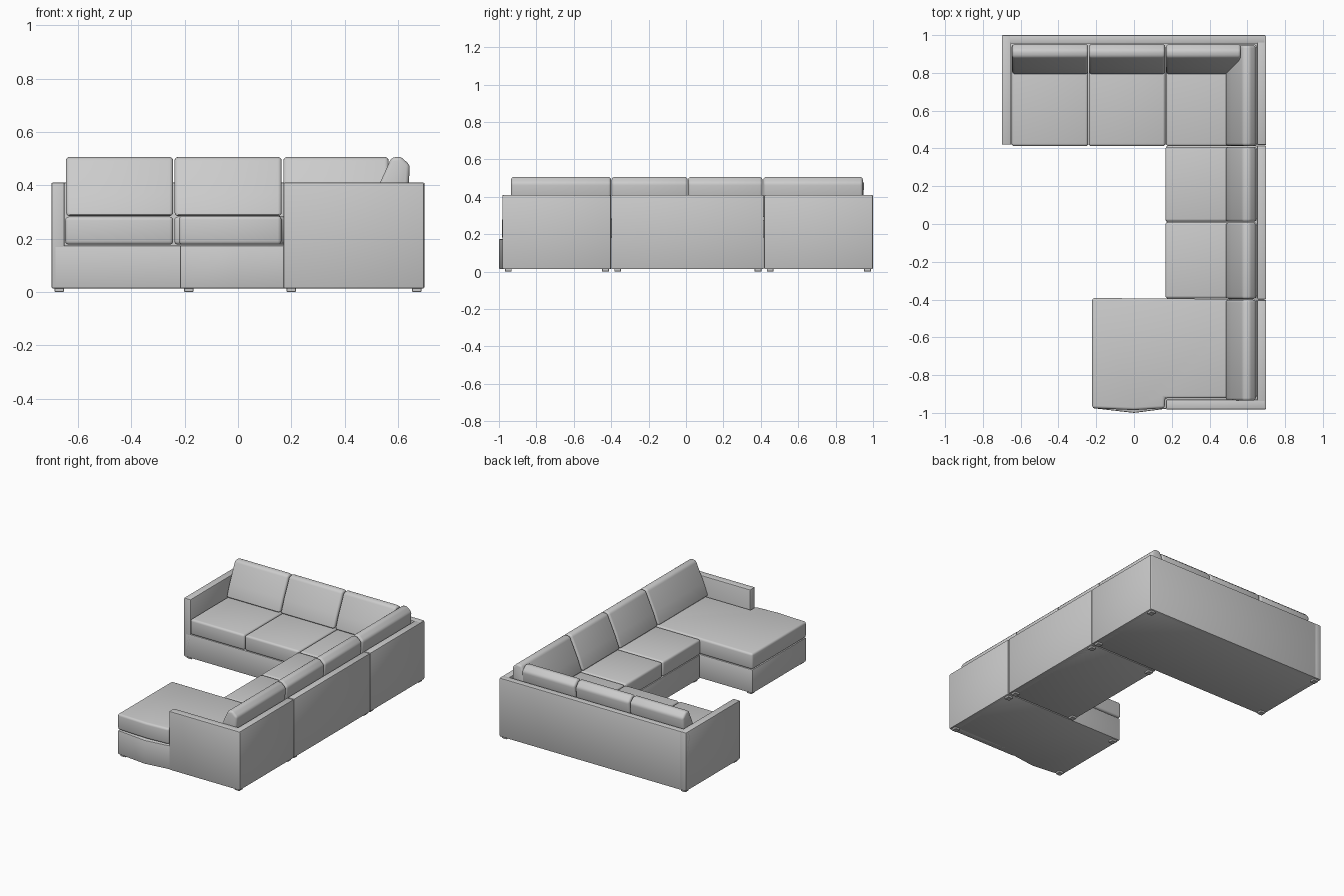
import bpy, bmesh
from mathutils import Vector

if "Cube" in bpy.data.objects:
    bpy.data.objects.remove(bpy.data.objects["Cube"])

fabric = bpy.data.materials.new("grey_fabric")
fabric.diffuse_color = (0.6, 0.6, 0.6, 1)
fabric.use_nodes = True
fabric.node_tree.nodes["Principled BSDF"].inputs["Base Color"].default_value = fabric.diffuse_color


def prism(name, outline, to_world, lo, hi, bevel, segments=3):
    """Extrude a closed 2D outline from lo to hi and round its edges."""
    bm = bmesh.new()
    a, b = [[bm.verts.new(to_world(u, v, w)) for u, v in outline] for w in (lo, hi)]
    n = len(outline)
    bm.faces.new(a)
    bm.faces.new(b)
    for i in range(n):
        j = (i + 1) % n
        bm.faces.new((a[i], a[j], b[j], b[i]))
    bmesh.ops.recalc_face_normals(bm, faces=bm.faces)
    mesh = bpy.data.meshes.new(name)
    bm.to_mesh(mesh)
    bm.free()
    mesh.materials.append(fabric)
    obj = bpy.data.objects.new(name, mesh)
    bpy.context.collection.objects.link(obj)
    mod = obj.modifiers.new("rounded", 'BEVEL')
    mod.width, mod.segments, mod.limit_method = bevel, segments, 'ANGLE'
    bpy.ops.object.select_all(action='DESELECT')
    obj.select_set(True)
    bpy.context.view_layer.objects.active = obj
    bpy.ops.object.modifier_apply(modifier=mod.name)
    bpy.ops.object.shade_smooth_by_angle(angle=0.6)
    return obj


def slab(name, outline, z0, z1, bevel, segments=3):
    return prism(name, outline, lambda u, v, w: Vector((u, v, w)), z0, z1, bevel, segments)


def box(name, x0, x1, y0, y1, z0, z1, bevel=0.006, segments=2):
    return slab(name, [(x0, y0), (x1, y0), (x1, y1), (x0, y1)], z0, z1, bevel, segments)


FLOOR, BASE, ARM = 0.013, 0.174, 0.41
SEAT0, SEAT1 = 0.177, 0.282

# Bases of the three sections
box("back_section_base", -0.69, 0.69, 0.42, 0.99, FLOOR, BASE)
box("middle_section_base", 0.172, 0.69, -0.395, 0.415, FLOOR, BASE)
slab("chaise_base", [(-0.218, -0.975), (0.0, -1.0), (0.17, -0.978), (0.69, -0.978),
                     (0.69, -0.4), (-0.218, -0.4)], FLOOR, BASE, 0.006, 2)

# Arms and back panels
box("left_arm", -0.7, -0.65, 0.42, 1.0, FLOOR, ARM)
box("back_panel", -0.7, 0.698, 0.955, 1.0, FLOOR, ARM)
box("chaise_arm", 0.17, 0.698, -0.982, -0.93, FLOOR, ARM)
for name, y0, y1 in (("corner", 0.418, 0.998), ("middle", -0.399, 0.415), ("chaise", -0.98, -0.402)):
    box(name + "_side_panel", 0.652, 0.7, y0, y1, FLOOR, ARM)

# Seat cushions
for i, (x0, x1) in enumerate(((-0.648, -0.243), (-0.239, 0.166), (0.17, 0.65))):
    box(f"back_seat_{i}", x0, x1, 0.412, 0.95, SEAT0, SEAT1, 0.014, 3)
for i, (y0, y1) in enumerate(((-0.394, 0.009), (0.013, 0.408))):
    box(f"middle_seat_{i}", 0.166, 0.65, y0, y1, SEAT0, SEAT1, 0.014, 3)
slab("chaise_seat", [(-0.222, -0.975), (0.0, -0.985), (0.163, -0.975), (0.163, -0.922),
                     (0.65, -0.922), (0.65, -0.398), (-0.222, -0.392)], SEAT0, SEAT1 + 0.003, 0.014)

# Leaning back cushions: profile is distance from the centre line, then height
LEAN = [(0.482, 0.284), (0.515, 0.37), (0.575, 0.503), (0.61, 0.508),
        (0.645, 0.475), (0.64, 0.40), (0.60, 0.284)]
for i, (y0, y1) in enumerate(((-0.935, -0.401), (-0.397, 0.008), (0.012, 0.408), (0.414, 0.945))):
    prism(f"side_back_cushion_{i}", LEAN, lambda u, v, w: Vector((u, w, v)), y0, y1, 0.014)
for i, (x0, x1) in enumerate(((-0.645, -0.243), (-0.238, 0.164), (0.17, 0.565))):
    prism(f"rear_back_cushion_{i}", LEAN, lambda u, v, w: Vector((w, u + 0.308, v)), x0, x1, 0.014)

# Feet at the corners of each section
corners = [(x, y) for x in (-0.67, 0.67) for y in (0.45, 0.97)]
corners += [(x, y) for x in (-0.185, 0.67) for y in (-0.95, -0.43)]
corners += [(x, y) for x in (0.2, 0.67) for y in (-0.365, 0.385)]
for i, (x, y) in enumerate(corners):
    box(f"foot_{i}", x - 0.018, x + 0.018, y - 0.018, y + 0.018, 0, 0.03, 0.002, 1)
